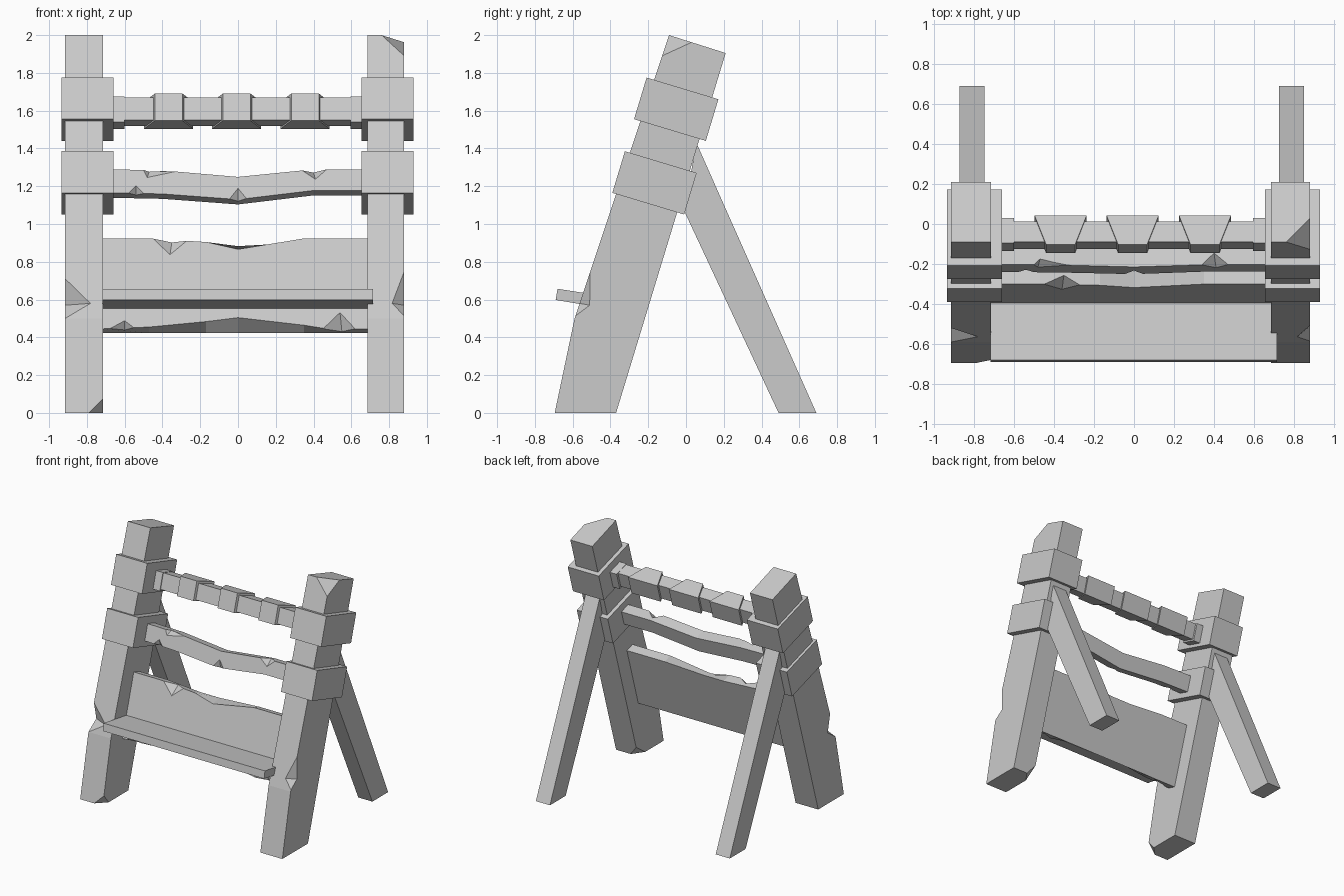
import bpy, bmesh, math
from mathutils import Vector

if "Cube" in bpy.data.objects:
    bpy.data.objects.remove(bpy.data.objects["Cube"])

GREY = (0.6, 0.6, 0.6, 1)
mat = bpy.data.materials.new("light_grey")
mat.use_nodes = True
mat.diffuse_color = GREY
mat.node_tree.nodes["Principled BSDF"].inputs["Base Color"].default_value = GREY

# Leaning frame shared by every part carried on the posts
LEAN = math.radians(16.8)
UP = Vector((0, math.sin(LEAN), math.cos(LEAN)))
BACK = Vector((0, math.cos(LEAN), -math.sin(LEAN)))


def finish(name, bm):
    bmesh.ops.recalc_face_normals(bm, faces=bm.faces)
    mesh = bpy.data.meshes.new(name)
    bm.to_mesh(mesh)
    bm.free()
    mesh.materials.append(mat)
    ob = bpy.data.objects.new(name, mesh)
    bpy.context.collection.objects.link(ob)
    return ob


def loft(name, rings):
    """Skin a row of matching cross-sections and cap both ends."""
    bm = bmesh.new()
    rows = [[bm.verts.new(p) for p in ring] for ring in rings]
    n = len(rows[0])
    for a, b in zip(rows, rows[1:]):
        for i in range(n):
            j = (i + 1) % n
            bm.faces.new((a[i], a[j], b[j], b[i]))
    bm.faces.new(rows[0])
    bm.faces.new(rows[-1])
    return finish(name, bm)


def prism(name, profile, x0, x1):
    return loft(name, [[(x, y, z) for y, z in profile] for x in (x0, x1)])


def leaning(y, z):
    """Return a function placing points by x, height and depth from a front bottom edge."""
    return lambda x, h, d: Vector((x, y, z)) + UP * h + BACK * d


def lean_box(name, place, x0, x1, h, d):
    return loft(name, [[place(x, 0, 0), place(x, h, 0), place(x, h, d), place(x, 0, d)]
                       for x in (x0, x1)])


def cut(ob, pts):
    """Subtract the convex hull of the points."""
    bm = bmesh.new()
    for p in pts:
        bm.verts.new(p)
    bmesh.ops.convex_hull(bm, input=bm.verts)
    cutter = finish("chip_cutter", bm)
    cutter.hide_render = True
    mod = ob.modifiers.new("chip", "BOOLEAN")
    mod.operation, mod.solver, mod.object = "DIFFERENCE", "EXACT", cutter
    bpy.context.view_layer.objects.active = ob
    bpy.ops.object.modifier_apply(modifier=mod.name)
    bpy.data.objects.remove(cutter)


def chip_edge(ob, a, b, c, d):
    """Chip between a and b on an edge, reaching c and d on the two faces."""
    a, b, c, d = map(Vector, (a, b, c, d))
    mid = (a + b) / 2
    cut(ob, (a, b, c, d, mid * 2 - (c + d) / 2))


def chip_corner(ob, corner, a, b, c):
    corner, a, b, c = map(Vector, (corner, a, b, c))
    cut(ob, (a, b, c, corner * 2 - (a + b + c) / 3))


# Posts, rear braces and the bands around the posts
POST = [(-.695, 0), (-.59, .5), (-.09, 2), (.21, 1.905), (-.37, 0)]
BRACE = [(-.01, 1.07), (.055, 1.43), (.69, 0), (.49, 0)]
right_post = prism("right_post", POST, -.915, -.715)
left_post = prism("left_post", POST, .685, .88)
prism("right_brace", BRACE, -.872, -.747)
prism("left_brace", BRACE, .725, .85)
for level, place in (("upper", leaning(-.275, 1.555)), ("lower", leaning(-.39, 1.165))):
    lean_box("right_" + level + "_band", place, -.935, -.66, .23, .397)
    lean_box("left_" + level + "_band", place, .655, .93, .23, .397)

# Chips in the posts
chip_edge(right_post, (-.915, -.52, .71), (-.915, -.59, .5), (-.78, -.564, .58), (-.915, -.49, .57))
chip_edge(left_post, (.88, -.507, .75), (.88, -.59, .51), (.815, -.564, .58), (.88, -.51, .57))
chip_corner(left_post, (.88, -.09, 2), (.76, -.09, 2), (.88, .03, 1.962), (.88, -.127, 1.89))
chip_corner(right_post, (-.715, -.695, 0), (-.79, -.695, 0), (-.715, -.679, .075), (-.715, -.62, 0))
chip_corner(left_post, (.685, -.37, 0), (.75, -.37, 0), (.685, -.345, .08), (.685, -.46, 0))

# Seat back board: x, front top drop, back top drop, front bottom rise
at = leaning(-.445, .445)
H, D = .5, .075
rings = []
for x, front, back, rise in ((-.72, 0, 0, 0), (-.47, 0, 0, .01), (-.17, .02, .02, .04),
                             (0, .06, .02, .062), (.35, 0, 0, .02), (.47, 0, 0, 0), (.69, 0, 0, 0)):
    rings.append([at(x, rise, 0), at(x, H - front, 0), at(x, H - back, D), at(x, 0, D)])
board = loft("wide_board", rings)
chip_edge(board, at(-.45, H, 0), at(-.27, H - .012, 0), at(-.36, H - .09, 0), at(-.35, H - .005, .05))
chip_edge(board, at(.45, 0, 0), at(.62, 0, 0), at(.54, .09, 0), at(.55, 0, .05))
chip_edge(board, at(-.68, 0, 0), at(-.55, .005, 0), at(-.6, .045, 0), at(-.6, 0, .04))

# Shelf resting against the board
prism("shelf", [(-.69, .598), (-.68, .657), (-.38, .61), (-.39, .548)], -.717, .715)

# Sagging middle rail
at = leaning(-.24, 1.165)
H, D = .13, .09
rings = []
for x, top, bottom in ((-.68, 0, 0), (-.4, -.006, -.006), (0, -.042, -.037), (.4, 0, .013), (.68, 0, .013)):
    rings.append([at(x, bottom, 0), at(x, H + top, 0), at(x, H + top, D), at(x, bottom, D)])
rail = loft("middle_rail", rings)
chip_edge(rail, at(-.5, H - .004, 0), at(-.33, H - .012, 0), at(-.48, H - .045, 0), at(-.47, H - .004, .03))
chip_edge(rail, at(.34, H - .006, 0), at(.47, H, 0), at(.41, H - .055, 0), at(.4, H, .06))
chip_edge(rail, at(-.58, -.002, 0), at(-.5, -.004, 0), at(-.54, .04, 0), at(-.54, -.003, .03))
chip_edge(rail, at(-.045, -.034, 0), at(.045, -.032, 0), at(0, .025, 0), at(0, -.037, .03))

# Top rod, end collars and flared blocks
lean_box("top_rod", leaning(-.125, 1.55), -.68, .68, .125, .107)
for side, x0, x1 in (("right", -.68, -.6), ("left", .595, .68)):
    lean_box(side + "_collar", leaning(-.135, 1.54), x0, x1, .14, .13)
at = leaning(-.145, 1.547)
for i, x in enumerate((-.367, -.007, .355)):
    rings = []
    for s in (-1, 1):
        near, far = x + s * .073, x + s * .13
        rings.append([at(near, 0, 0), at(near, .15, 0), at(far, .15, .15), at(far, 0, .15)])
    loft("rod_block_%d" % (i + 1), rings)
